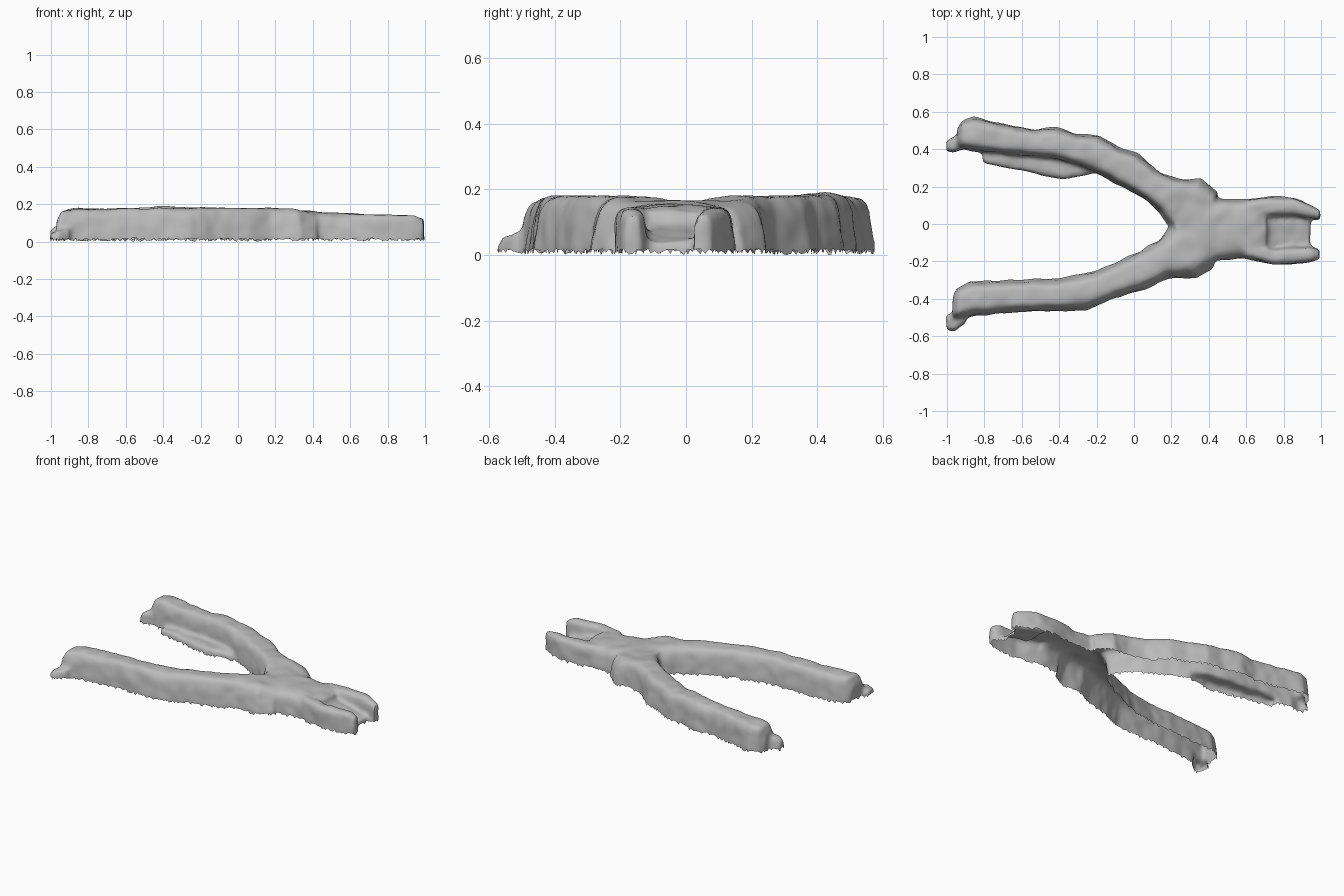
import bpy, bmesh, math, random
from mathutils import Vector, noise

if "Cube" in bpy.data.objects:
    bpy.data.objects.remove(bpy.data.objects["Cube"])

random.seed(4)
RIM = 0.018      # height of the open lower rim
DEEP = -0.06     # solids reach below the rim, then get trimmed

grey = bpy.data.materials.new("worn grey")
grey.diffuse_color = (0.5, 0.5, 0.5, 1)
grey.use_nodes = True
grey.node_tree.nodes["Principled BSDF"].inputs["Base Color"].default_value = grey.diffuse_color

bm = bmesh.new()


def loft(stations, draft=0.14, power=0.45, n=14):
    """Arched bar through stations (ax, ay, bx, by, height)."""
    rings = []
    for ax, ay, bx, by, h in stations:
        a, b = Vector((ax, ay, 0)), Vector((bx, by, 0))
        mid, half = (a + b) / 2, (b - a) / 2
        ring = [bm.verts.new((a.x, a.y, DEEP))]
        for i in range(n + 1):
            t = math.pi * i / n
            c, s = math.cos(t), max(0.0, math.sin(t))
            u = -math.copysign(abs(c) ** power, c)
            v = s ** power
            p = mid + half * u * (1 - draft * v)
            ring.append(bm.verts.new((p.x, p.y, RIM + v * (h - RIM))))
        ring.append(bm.verts.new((b.x, b.y, DEEP)))
        rings.append(ring)
    for r, q in zip(rings, rings[1:]):
        m = len(r)
        for i in range(m):
            j = (i + 1) % m
            bm.faces.new((r[i], r[j], q[j], q[i]))
    bm.faces.new(rings[0])
    bm.faces.new(rings[-1])


def across(rows):
    """Stations square to the x axis, from (x, y_high, y_low, height)."""
    return [(x, hi, x, lo, h) for x, hi, lo, h in rows]


# back handle
loft([(-.945, .51, -.945, .42, .12), (-.915, .555, -.92, .40, .17),
      (-.86, .575, -.86, .39, .178), (-.70, .535, -.72, .375, .178),
      (-.53, .505, -.56, .36, .18), (-.42, .52, -.42, .345, .188),
      (-.30, .48, -.33, .32, .188), (-.19, .475, -.235, .285, .182),
      (-.08, .41, -.15, .245, .182), (.02, .378, -.03, .18, .18),
      (.14, .275, .06, .13, .18), (.25, .238, .14, .06, .178),
      (.36, .245, .20, -.04, .168), (.45, .17, .32, -.10, .155)])

# front handle
loft([(-.96, -.36, -.975, -.51, .11), (-.935, -.335, -.945, -.51, .165),
      (-.87, -.305, -.88, -.497, .175), (-.72, -.30, -.72, -.478, .175),
      (-.40, -.29, -.42, -.465, .18), (-.22, -.255, -.25, -.46, .18),
      (-.10, -.205, -.11, -.40, .18), (.03, -.145, .06, -.35, .18),
      (.14, -.08, .18, -.29, .18), (.20, 0, .34, -.29, .175),
      (.30, .08, .43, -.23, .158)], draft=0.2)

# pivot head
loft(across([(.22, .06, -.10, .16), (.34, .20, -.24, .165), (.45, .135, -.195, .157),
             (.57, .13, -.185, .152), (.66, .14, -.19, .148), (.71, .14, -.195, .13)]),
     draft=0.08)

# two jaws
loft(across([(.60, .13, .02, .145), (.75, .15, .035, .145), (.86, .14, .04, .142),
             (.93, .11, .03, .138), (.995, .075, .02, .125)]))
loft(across([(.60, -.09, -.185, .145), (.75, -.125, -.22, .145), (.86, -.12, -.215, .142),
             (.95, -.12, -.205, .138), (.99, -.135, -.19, .12)]))

# sloping web between the jaws
loft(across([(.66, .06, -.14, .125), (.75, .06, -.14, .085),
             (.86, .06, -.14, .055), (.945, .05, -.14, .04)]), draft=0.02)

# thin skirt along the inside of the back handle
loft(across([(-.81, .42, .33, .04), (-.72, .42, .305, .05), (-.60, .42, .285, .05),
             (-.50, .40, .26, .05), (-.37, .38, .24, .055), (-.28, .36, .255, .05),
             (-.18, .34, .28, .04)]), draft=0.08)

# small feet at the handle tips
loft(across([(-1.005, .44, .39, .06), (-.97, .465, .38, .085), (-.90, .47, .40, .09)]))
loft(across([(-1.005, -.49, -.57, .04), (-.96, -.47, -.575, .06), (-.90, -.45, -.53, .07)]))

bmesh.ops.recalc_face_normals(bm, faces=bm.faces)
mesh = bpy.data.meshes.new("pliers_shell")
bm.to_mesh(mesh)
bm.free()
shell = bpy.data.objects.new("pliers_shell", mesh)
bpy.context.collection.objects.link(shell)

# melt all parts into one soft skin
fuse = shell.modifiers.new("fuse", 'REMESH')
fuse.mode = 'VOXEL'
fuse.voxel_size = 0.013
soften = shell.modifiers.new("soften", 'SMOOTH')
soften.factor = 0.5
soften.iterations = 4
deps = bpy.context.evaluated_depsgraph_get()
skin = bpy.data.meshes.new_from_object(shell.evaluated_get(deps))
shell.modifiers.clear()
shell.data = skin

# lumpy surface, open underside and ragged rim
bm = bmesh.new()
bm.from_mesh(skin)
bm.normal_update()
moves = [(v, v.normal * 0.006 * noise.noise(v.co * 14)) for v in bm.verts]
for v, d in moves:
    v.co += d
bmesh.ops.bisect_plane(bm, geom=bm.verts[:] + bm.edges[:] + bm.faces[:],
                       plane_co=(0, 0, RIM), plane_no=(0, 0, 1), clear_inner=True)
for v in bm.verts:
    if v.is_boundary:
        v.co.z -= RIM * random.random() ** 2
bm.to_mesh(skin)
bm.free()

skin.materials.clear()
skin.materials.append(grey)
for p in skin.polygons:
    p.material_index = 0
bpy.context.view_layer.objects.active = shell
shell.select_set(True)
bpy.ops.object.shade_smooth_by_angle(angle=math.radians(40))
